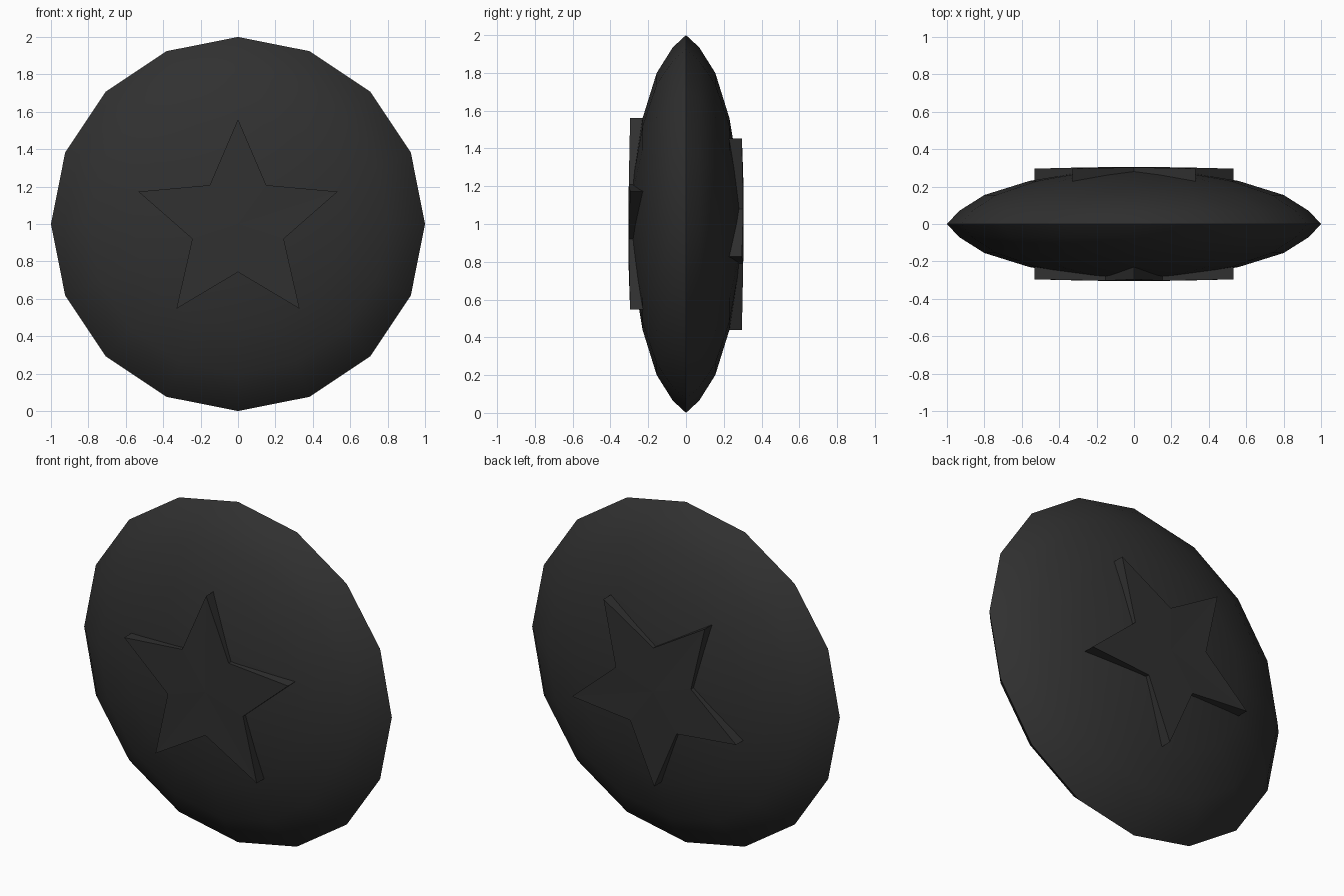
import bpy, bmesh, math

if "Cube" in bpy.data.objects:
    bpy.data.objects.remove(bpy.data.objects["Cube"])

SEGS = 16
CENTRE_Z = 1.0

dark = bpy.data.materials.new("dark_grey")
dark.diffuse_color = (0.03, 0.03, 0.03, 1)
dark.use_nodes = True
dark.node_tree.nodes["Principled BSDF"].inputs["Base Color"].default_value = dark.diffuse_color


def finish(name, bm):
    bmesh.ops.recalc_face_normals(bm, faces=bm.faces)
    mesh = bpy.data.meshes.new(name)
    bm.to_mesh(mesh)
    bm.free()
    mesh.materials.append(dark)
    obj = bpy.data.objects.new(name, mesh)
    bpy.context.collection.objects.link(obj)
    obj.location.z = CENTRE_Z
    return obj


def polar(bm, radius, angle, y):
    return bm.verts.new((radius * math.cos(angle), y, radius * math.sin(angle)))


# Lens-shaped disc: half profile (radius, depth) mirrored and turned about y
def make_disc():
    half = [(0.26, 0.28), (0.56, 0.23), (0.8, 0.155), (0.935, 0.07)]
    profile = [(r, -y) for r, y in half] + [(1.0, 0.0)] + half[::-1]
    bm = bmesh.new()
    rings = [[polar(bm, r, math.tau * i / SEGS, y) for i in range(SEGS)]
             for r, y in profile]
    for a, b in zip(rings, rings[1:]):
        for i in range(SEGS):
            j = (i + 1) % SEGS
            bm.faces.new((a[i], a[j], b[j], b[i]))
    for ring, y in ((rings[0], -0.288), (rings[-1], 0.288)):
        pole = bm.verts.new((0, y, 0))
        for i in range(SEGS):
            bm.faces.new((ring[i], ring[(i + 1) % SEGS], pole))
    return finish("disc_body", bm)


# Raised five-pointed star with a very slightly domed face
def make_star(name, side, start):
    bm = bmesh.new()
    top, base = [], []
    for i in range(10):
        angle = start + math.tau * i / 10
        r, y_top, y_base = (0.56, 0.296, 0.22) if i % 2 == 0 else (0.257, 0.303, 0.272)
        top.append(polar(bm, r, angle, side * y_top))
        base.append(polar(bm, r, angle, side * y_base))
    mid_top = bm.verts.new((0, side * 0.305, 0))
    mid_base = bm.verts.new((0, side * 0.275, 0))
    for i in range(10):
        j = (i + 1) % 10
        bm.faces.new((top[i], top[j], mid_top))
        bm.faces.new((base[j], base[i], mid_base))
        bm.faces.new((base[i], base[j], top[j], top[i]))
    return finish(name, bm)


disc = make_disc()
make_star("front_star", -1, math.pi / 2)
make_star("back_star", 1, -math.pi / 2)

# Smooth disc, flat stars
bpy.context.view_layer.objects.active = disc
disc.select_set(True)
bpy.ops.object.shade_smooth_by_angle(angle=math.radians(40))
